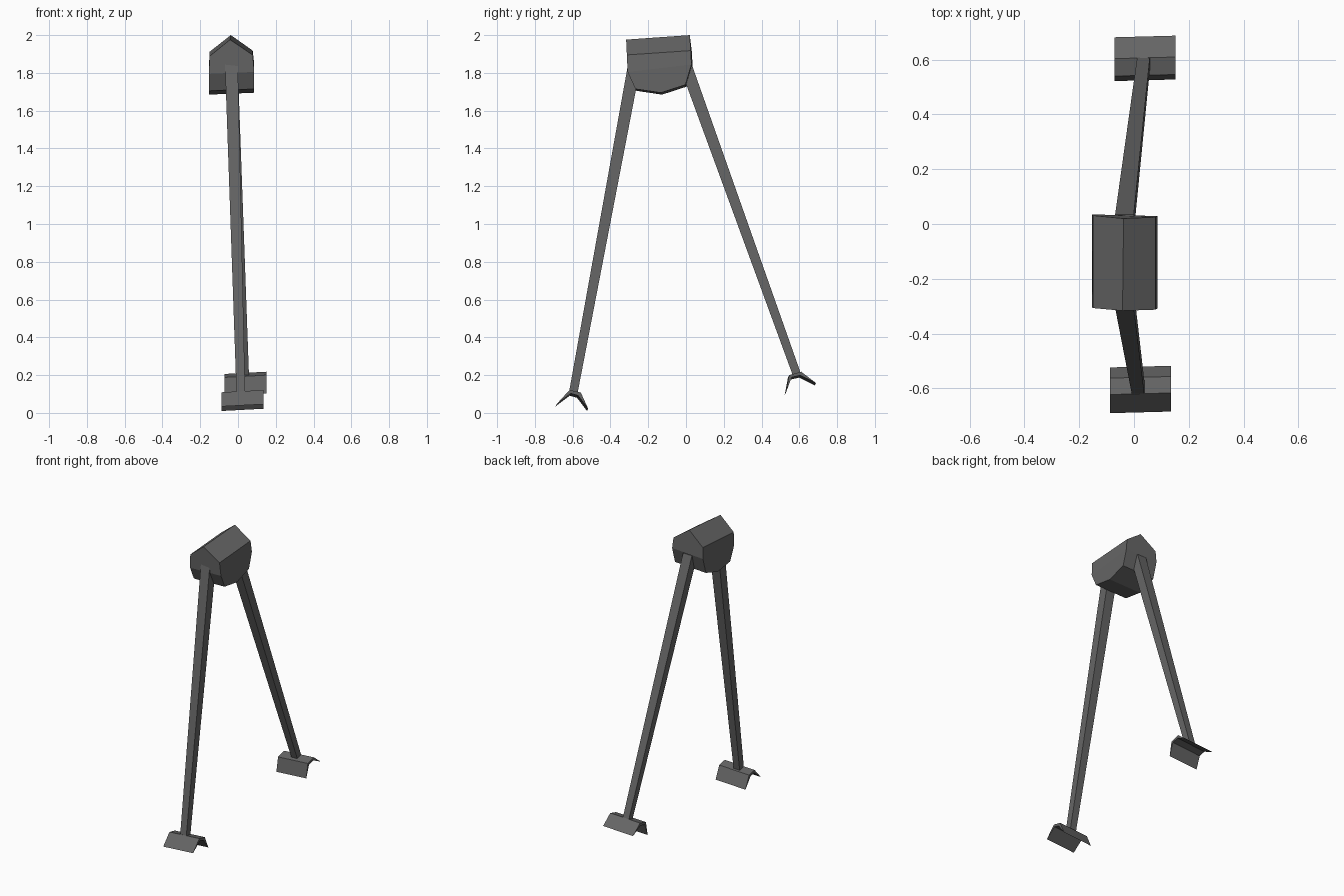
import bpy, bmesh, math

cube = bpy.data.objects.get("Cube")
if cube:
    bpy.data.objects.remove(cube)

# Single dark grey material
grey = bpy.data.materials.new("dark_grey")
grey.use_nodes = True
colour = (0.13, 0.13, 0.13, 1)
grey.diffuse_color = colour
bsdf = next(n for n in grey.node_tree.nodes if n.type == 'BSDF_PRINCIPLED')
bsdf.inputs["Base Color"].default_value = colour
bsdf.inputs["Roughness"].default_value = 0.8


def finish(bm, name):
    bmesh.ops.recalc_face_normals(bm, faces=bm.faces)
    mesh = bpy.data.meshes.new(name)
    bm.to_mesh(mesh)
    bm.free()
    mesh.materials.append(grey)
    obj = bpy.data.objects.new(name, mesh)
    bpy.context.collection.objects.link(obj)
    return obj


def hull(name, points):
    """Convex solid around the given points."""
    bm = bmesh.new()
    for p in points:
        bm.verts.new(p)
    bmesh.ops.convex_hull(bm, input=bm.verts)
    bmesh.ops.dissolve_limit(bm, angle_limit=math.radians(3),
                             verts=bm.verts, edges=bm.edges)
    return finish(bm, name)


def square(x, y, z, half):
    return [(x + i * half, y + j * half, z) for i in (-1, 1) for j in (-1, 1)]


def foot(name, profile, x_left, x_right):
    """Thin bent plate: a side profile extruded across x, slightly tilted."""
    bm = bmesh.new()
    rings = [[bm.verts.new((x, y + s * 0.003, z + s * 0.006)) for y, z in profile]
             for x, s in ((x_left, -1), (x_right, 1))]
    n = len(profile)
    for ring in rings:
        bm.faces.new(ring)
    for i in range(n):
        j = (i + 1) % n
        bm.faces.new((rings[0][i], rings[0][j], rings[1][j], rings[1][i]))
    return finish(bm, name)


# Body: gabled block with a rounded belly, walls flaring slightly downwards
eaves = [(-0.31, 1.892), (0.028, 1.915)]
belly = [(-0.306, 1.80), (-0.265, 1.71), (-0.13, 1.69), (0.0, 1.732), (0.032, 1.84)]
points = [(-0.042, -0.317, 1.976), (-0.038, 0.02, 2.0)]
for side, eave_x, belly_x in ((-1, -0.15, -0.154), (1, 0.078, 0.086)):
    points += [(eave_x, y - side * 0.003, z + side * 0.003) for y, z in eaves]
    points += [(belly_x, y - side * 0.003, z + side * 0.005) for y, z in belly]
hull("body", points)

# Legs: square bars tapering towards the feet, tops sunk in the body
hull("front_leg", square(-0.035, -0.272, 1.85, 0.034) + square(0.015, -0.598, 0.1, 0.023))
hull("back_leg", square(-0.035, 0.0, 1.835, 0.034) + square(0.035, 0.588, 0.2, 0.023))

# Feet: bent plates with sharp edges
foot("front_foot", [(-0.688, 0.04), (-0.62, 0.115), (-0.56, 0.102),
                    (-0.521, 0.016), (-0.574, 0.086), (-0.613, 0.097)], -0.088, 0.136)
foot("back_foot", [(0.525, 0.098), (0.543, 0.194), (0.607, 0.212),
                   (0.685, 0.152), (0.602, 0.193), (0.556, 0.182)], -0.072, 0.152)
